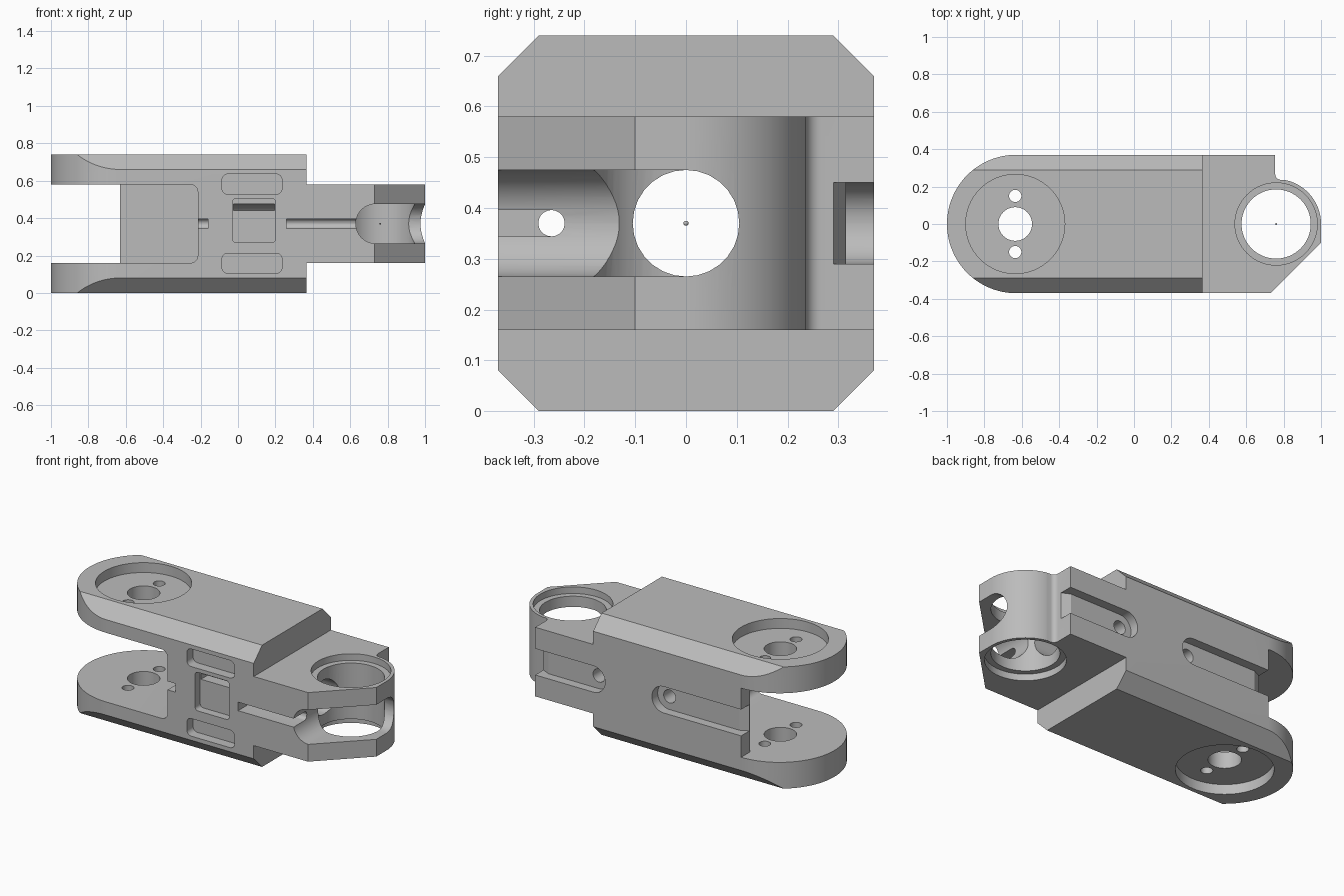
import bpy, bmesh, math

cube = bpy.data.objects.get("Cube")
if cube:
    bpy.data.objects.remove(cube, do_unlink=True)

grey = bpy.data.materials.new("machined_grey")
grey.use_nodes = True
COLOR = (0.5, 0.5, 0.5, 1)
grey.diffuse_color = COLOR
grey.node_tree.nodes["Principled BSDF"].inputs["Base Color"].default_value = COLOR


def arc(cx, cy, r, start, end, n):
    """Points along an arc, angles in degrees."""
    angles = [math.radians(start + (end - start) * i / n) for i in range(n + 1)]
    return [(cx + r * math.cos(a), cy + r * math.sin(a)) for a in angles]


def circle(cx, cy, r, n=64):
    return arc(cx, cy, r, 0, 360, n)[:-1]


def rect(u0, u1, v0, v1):
    return [(u0, v0), (u1, v0), (u1, v1), (u0, v1)]


def rounded(u0, u1, v0, v1, r, n=8):
    pts = []
    for i, (u, v) in enumerate([(u1 - r, v1 - r), (u0 + r, v1 - r),
                                (u0 + r, v0 + r), (u1 - r, v0 + r)]):
        pts += arc(u, v, r, 90 * i, 90 * i + 90, n)
    return pts


def prism(name, pts, axis, lo, hi):
    """Extrude a flat outline along one axis."""
    place = {"x": lambda u, v, w: (w, u, v),
             "y": lambda u, v, w: (u, w, v),
             "z": lambda u, v, w: (u, v, w)}[axis]
    bm = bmesh.new()
    a = [bm.verts.new(place(u, v, lo)) for u, v in pts]
    b = [bm.verts.new(place(u, v, hi)) for u, v in pts]
    bm.faces.new(a)
    bm.faces.new(b[::-1])
    for i in range(len(pts)):
        j = (i + 1) % len(pts)
        bm.faces.new((a[i], b[i], b[j], a[j]))
    bmesh.ops.remove_doubles(bm, verts=bm.verts, dist=1e-5)
    bmesh.ops.recalc_face_normals(bm, faces=bm.faces)
    mesh = bpy.data.meshes.new(name)
    bm.to_mesh(mesh)
    bm.free()
    mesh.materials.append(grey)
    obj = bpy.data.objects.new(name, mesh)
    bpy.context.collection.objects.link(obj)
    return obj


def combine(operation, *shape):
    """Apply one boolean to the link body and discard the tool."""
    tool = prism("tool", *shape)
    tool.hide_render = True
    mod = body.modifiers.new("boolean", "BOOLEAN")
    mod.operation = operation
    mod.solver = "EXACT"
    mod.object = tool
    bpy.context.view_layer.objects.active = body
    bpy.ops.object.modifier_apply(modifier=mod.name)
    bpy.data.objects.remove(tool, do_unlink=True)


def cut(*shape):
    combine("DIFFERENCE", *shape)


H, W, MID = 0.74, 0.37, 0.37
PIVOT, RING = -0.635, 0.76

# Main body: rounded end, chamfered long edges
outline = [(0.365, -W), (0.365, W)] + arc(-0.63, 0, W, 90, 270, 48)
body = prism("link_body", outline, "z", 0, H)
c = 0.08
octagon = [(-W, c), (c - W, 0), (W - c, 0), (W, c),
           (W, H - c), (W - c, H), (c - W, H), (-W, H - c)]
combine("INTERSECT", octagon, "x", -1.2, 0.6)

# Narrow arm with the ring end
arm = [(0.3, -W), (0.73, -W), (1.0, -0.1)]
arm += arc(RING, 0, 0.24, 0, 80, 24)
arm += arc(0.785, 0.266, 0.03, 260, 180, 6) + [(0.755, W), (0.3, W)]
combine("UNION", arm, "z", 0.16, 0.58)

# Fork gap, with a thin wall left along the back
cut(rounded(-1.2, -0.215, 0.16, 0.58, 0.04), "y", -0.5, 0.285)
cut(rect(-1.2, -0.63, 0.16, 0.58), "y", -0.5, 0.5)

# Pivot recesses and holes through both fork plates
for lo, hi in ((-0.1, 0.06), (H - 0.06, H + 0.1)):
    cut(circle(PIVOT, 0, 0.265), "z", lo, hi)
cut(circle(PIVOT, 0, 0.09, 40), "z", -0.1, 0.9)
for y in (-0.15, 0.15):
    cut(circle(PIVOT, y, 0.033, 24), "z", -0.1, 0.9)

# Ring bore with a seat at each end
cut(circle(RING, 0, 0.185), "z", 0.1, 0.7)
for lo, hi in ((0.1, 0.2), (0.54, 0.7)):
    cut(circle(RING, 0, 0.22), "z", lo, hi)

# Lengthwise tunnel and the side opening of the ring
cut(circle(0, MID, 0.105, 28), "x", -0.4, 1.2)
cut(rounded(0.63, 1.4, 0.265, 0.475, 0.104, 12), "y", -0.5, 0)

# Cable bore along the front, opened by two grooves
cut(circle(-0.265, MID, 0.026, 20), "x", -0.4, 0.75)
for x0, x1 in ((-0.3, -0.16), (0.26, 0.7)):
    cut(rect(x0, x1, MID - 0.026, MID + 0.026), "y", -0.5, -0.265)

# Front pockets and window
for z0, z1 in ((0.105, 0.212), (0.528, 0.635)):
    cut(rounded(-0.085, 0.235, z0, z1, 0.03), "y", -0.5, -0.31)
cut(rounded(-0.03, 0.2, 0.27, 0.505, 0.02), "y", -0.5, -0.32)
cut(rect(-0.025, 0.195, 0.44, 0.475), "y", -0.4, -0.02)

# Back cable channels with ramped outer ends and inward holes
for x0, x1, hole, ramp, end in ((-0.9, -0.03, -0.11, -0.58, -0.635),
                                (0.285, 1.0, 0.365, 0.705, 0.76)):
    cut(rounded(x0, x1, 0.29, 0.45, 0.079, 12), "y", 0.315, 0.5)
    cut([(ramp, 0.315), (end, 0.288), (end, 0.45), (ramp, 0.45)], "z", 0.29, 0.45)
    cut(circle(hole, MID, 0.04, 24), "y", 0.03, 0.4)

bpy.ops.object.select_all(action="DESELECT")
body.select_set(True)
bpy.context.view_layer.objects.active = body
bpy.ops.object.shade_smooth_by_angle(angle=math.radians(25))

# Tiny marker at the ring centre
bpy.ops.mesh.primitive_uv_sphere_add(segments=12, ring_count=8, radius=0.005,
                                     location=(RING, 0, MID))
marker = bpy.context.object
marker.name = "ring_center_marker"
marker.data.materials.append(grey)
bpy.ops.object.shade_smooth()
